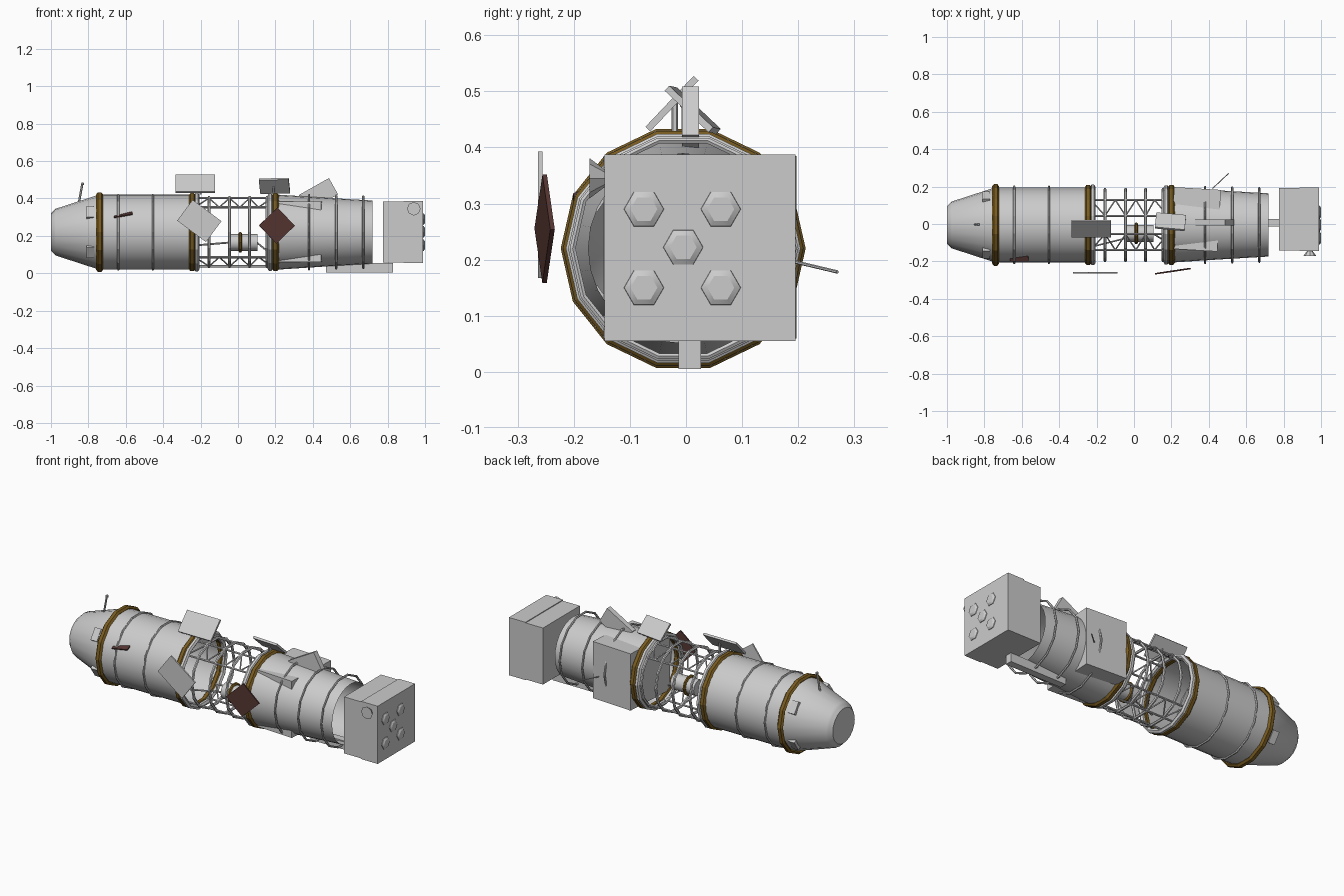
import bpy, bmesh, math
from mathutils import Vector, Matrix

if "Cube" in bpy.data.objects:
    bpy.data.objects.remove(bpy.data.objects["Cube"])

CY, CZ = -0.005, 0.22      # hull axis


def mat(name, c):
    m = bpy.data.materials.new(name)
    m.diffuse_color = (*c, 1)
    m.use_nodes = True
    m.node_tree.nodes["Principled BSDF"].inputs["Base Color"].default_value = m.diffuse_color
    return m


GREY = mat("light grey", (0.6, 0.6, 0.6))
GOLD = mat("dark gold", (0.19, 0.105, 0.014))
BROWN = mat("dark brown", (0.09, 0.036, 0.031))


def finish(name, bm, m, smooth=False):
    me = bpy.data.meshes.new(name)
    bmesh.ops.recalc_face_normals(bm, faces=bm.faces)
    bm.to_mesh(me)
    bm.free()
    ob = bpy.data.objects.new(name, me)
    bpy.context.collection.objects.link(ob)
    me.materials.append(m)
    if smooth:
        bpy.context.view_layer.objects.active = ob
        ob.select_set(True)
        bpy.ops.object.shade_smooth_by_angle(angle=math.radians(35))
        ob.select_set(False)
    return ob


def lathe(name, profile, m, n=28, c=(CY, CZ), cap0=False, cap1=False, smooth=True):
    """Revolve (x, r) points around the x direction."""
    bm = bmesh.new()
    rows = [[bm.verts.new((x, c[0] - r * math.cos(2 * math.pi * i / n),
                           c[1] + r * math.sin(2 * math.pi * i / n))) for i in range(n)]
            for x, r in profile]
    for a, b in zip(rows, rows[1:]):
        for i in range(n):
            j = (i + 1) % n
            bm.faces.new((a[i], a[j], b[j], b[i]))
    if cap0:
        bm.faces.new(rows[0])
    if cap1:
        bm.faces.new(rows[-1])
    return finish(name, bm, m, smooth)


def ring(name, x, r, t, m, wide=1.0, n=14, c=(CY, CZ), sides=6):
    """Faceted hoop of tube radius t around the hull."""
    pts = [(x + t * wide * math.cos(2 * math.pi * k / sides),
            r + t * math.sin(2 * math.pi * k / sides)) for k in range(sides + 1)]
    ob = lathe(name, pts, m, n, c, smooth=False)
    bm = bmesh.new()
    bm.from_mesh(ob.data)
    bmesh.ops.remove_doubles(bm, verts=bm.verts, dist=1e-5)
    bmesh.ops.recalc_face_normals(bm, faces=bm.faces)
    bm.to_mesh(ob.data)
    bm.free()
    return ob


def box(name, centre, ux, uy, size, m, bevel=0.0):
    """Box with local x along ux and local y near uy."""
    ux = Vector(ux).normalized()
    uz = ux.cross(Vector(uy)).normalized()
    uy = uz.cross(ux)
    rot = Matrix((ux, uy, uz)).transposed().to_4x4()
    bm = bmesh.new()
    bmesh.ops.create_cube(bm, size=1, matrix=Matrix.Translation(centre) @ rot @ Matrix.Diagonal((*size, 1)))
    if bevel:
        bmesh.ops.bevel(bm, geom=bm.edges[:], offset=bevel, segments=1, affect='EDGES')
    return finish(name, bm, m)


def rods(name, segs, r, m, n=6, r2=None):
    bm = bmesh.new()
    for a, b in segs:
        a, b = Vector(a), Vector(b)
        q = (b - a).to_track_quat('Z', 'Y').to_matrix().to_4x4()
        bmesh.ops.create_cone(bm, cap_ends=True, segments=n, radius1=r, radius2=r if r2 is None else r2,
                              depth=(b - a).length, matrix=Matrix.Translation((a + b) / 2) @ q)
    return finish(name, bm, m)


X, Y, Z = (1, 0, 0), (0, 1, 0), (0, 0, 1)

# hull shells
lathe("nose_cone", [(-1.0, 0.1), (-0.985, 0.115), (-0.975, 0.125), (-0.75, 0.198)], GREY, 20, cap0=True)
lathe("forward_hull", [(-0.75, 0.2), (-0.235, 0.2)], GREY)
lathe("aft_hull", [(0.19, 0.202), (0.45, 0.185), (0.72, 0.169)], GREY)

# collars at the hull joints
for i, (x, r) in enumerate([(-0.74, 0.207), (-0.245, 0.203), (0.2, 0.203)]):
    ring(f"gold_collar_{i}", x, r, 0.013, GOLD, 1.4)
for i, (x, r) in enumerate([(-0.22, 0.203), (0.172, 0.2)]):
    ring(f"grey_collar_{i}", x, r, 0.014, GREY)

# thin bands round the hull
for i, (x, r) in enumerate([(-0.64, 0.205), (-0.455, 0.205), (0.38, 0.204), (0.525, 0.2), (0.67, 0.197)]):
    ring(f"hull_band_{i}", x, r, 0.006, GREY)

# open truss
for i, x in enumerate([-0.155, -0.045, 0.062, 0.155]):
    ring(f"truss_hoop_{i}", x, 0.191, 0.008, GREY)


def polar(x, deg, r=0.189):
    a = math.radians(deg)
    return (x, CY + r * math.cos(a), CZ + r * math.sin(a))


segs, diag = [], []
stops = [-0.23, -0.155, -0.1, -0.045, 0.01, 0.062, 0.11, 0.18]
for a, b in [(75, 45), (105, 135), (-75, -45), (-105, -135)]:
    segs += [(polar(-0.23, d), polar(0.18, d)) for d in (a, b)]
    for k in range(len(stops) - 1):
        p, q = (a, b) if k % 2 else (b, a)
        diag += [(polar(stops[k], p), polar(stops[k + 1], q))]
rods("truss_longerons", segs, 0.006, GREY)
rods("truss_diagonals", diag, 0.004, GREY, 5)

# small pod held inside the truss
lathe("inner_pod", [(-0.045, 0.045), (0.105, 0.045)], GREY, 12, (-0.05, 0.165), True, True)
ring("pod_collar", 0.012, 0.05, 0.009, GOLD, n=10, c=(-0.05, 0.165))
rods("pod_struts", [((-0.22, -0.12, 0.15), (-0.04, -0.075, 0.165)),
                    ((0.1, -0.05, 0.165), (0.18, -0.1, 0.1))], 0.005, GREY)

# engine block and the storage box set in the aft hull
box("engine_block_front", (0.83, 0.025, 0.22), X, Y, (0.11, 0.335, 0.325), GREY)
box("engine_block_joint", (0.885, 0.025, 0.22), X, Y, (0.02, 0.325, 0.315), GREY)
box("engine_block_rear", (0.9375, 0.025, 0.221), X, Y, (0.105, 0.34, 0.332), GREY)
box("storage_box", (0.33, 0.025, 0.222), (1, -0.06, 0), Y, (0.25, 0.33, 0.326), GREY)

# nozzles on the rear face
for i, (y, z) in enumerate([(-0.075, 0.29), (0.062, 0.29), (-0.005, 0.222), (-0.075, 0.15), (0.062, 0.15)]):
    lathe(f"nozzle_{i}", [(0.985, 0.037), (0.993, 0.035), (1.0, 0.024)], GREY, 6, (y, z), cap1=True)
rods("side_thruster", [((0.94, -0.14, 0.345), (0.94, -0.172, 0.345))], 0.012, GREY, 8, 0.036)

# keel and dorsal fin
box("keel", (0.65, 0.007, 0.03), X, Y, (0.36, 0.04, 0.05), GREY)
box("dorsal_fin", (0.43, 0.008, 0.42), (0.16, 0, 0.09), Y, (0.185, 0.03, 0.1), GREY)

# flat panels
box("top_panel_left", (-0.228, -0.025, 0.478), X, (0, 0.09, 0.095), (0.21, 0.125, 0.012), GREY)
box("top_panel_right", (0.195, 0.012, 0.467), (0.16, -0.014, 0.003), (0, 0.085, -0.08), (0.16, 0.108, 0.012), GREY)
box("side_panel_left", (-0.207, -0.26, 0.28), (0.155, 0, -0.115), (0.09, 0, 0.11), (0.192, 0.139, 0.008), GREY)
box("side_panel_right", (0.208, -0.252, 0.255), (0.092, 0.014, -0.097), (0.097, 0.014, 0.1),
    (0.135, 0.138, 0.008), BROWN)
rods("panel_arms", [((-0.2, -0.02, 0.42), (-0.2, -0.02, 0.48)), ((0.19, 0.01, 0.42), (0.19, 0.01, 0.465))],
     0.006, GREY)

# brown plate set into the forward hull
box("hull_plate", (-0.615, -0.168, 0.319), (0.1, 0, 0.018), (0, 1, 0.4), (0.1, 0.07, 0.006), BROWN)

# nose housings and antennas
for i, a in enumerate((35, 145, 215, 325)):
    p = polar(-0.79, a, 0.178)
    box(f"nose_housing_{i}", p, X, (0, -math.sin(math.radians(a)), math.cos(math.radians(a))),
        (0.04, 0.07, 0.03), GREY)
rods("nose_antenna", [((-0.852, -0.003, 0.37), (-0.832, -0.003, 0.48))], 0.006, GREY)
box("antenna_tip", (-0.831, -0.003, 0.478), X, Y, (0.014, 0.016, 0.014), GREY, 0.003)
rods("rear_antenna", [((0.42, 0.19, 0.197), (0.505, 0.27, 0.178))], 0.003, GREY)
